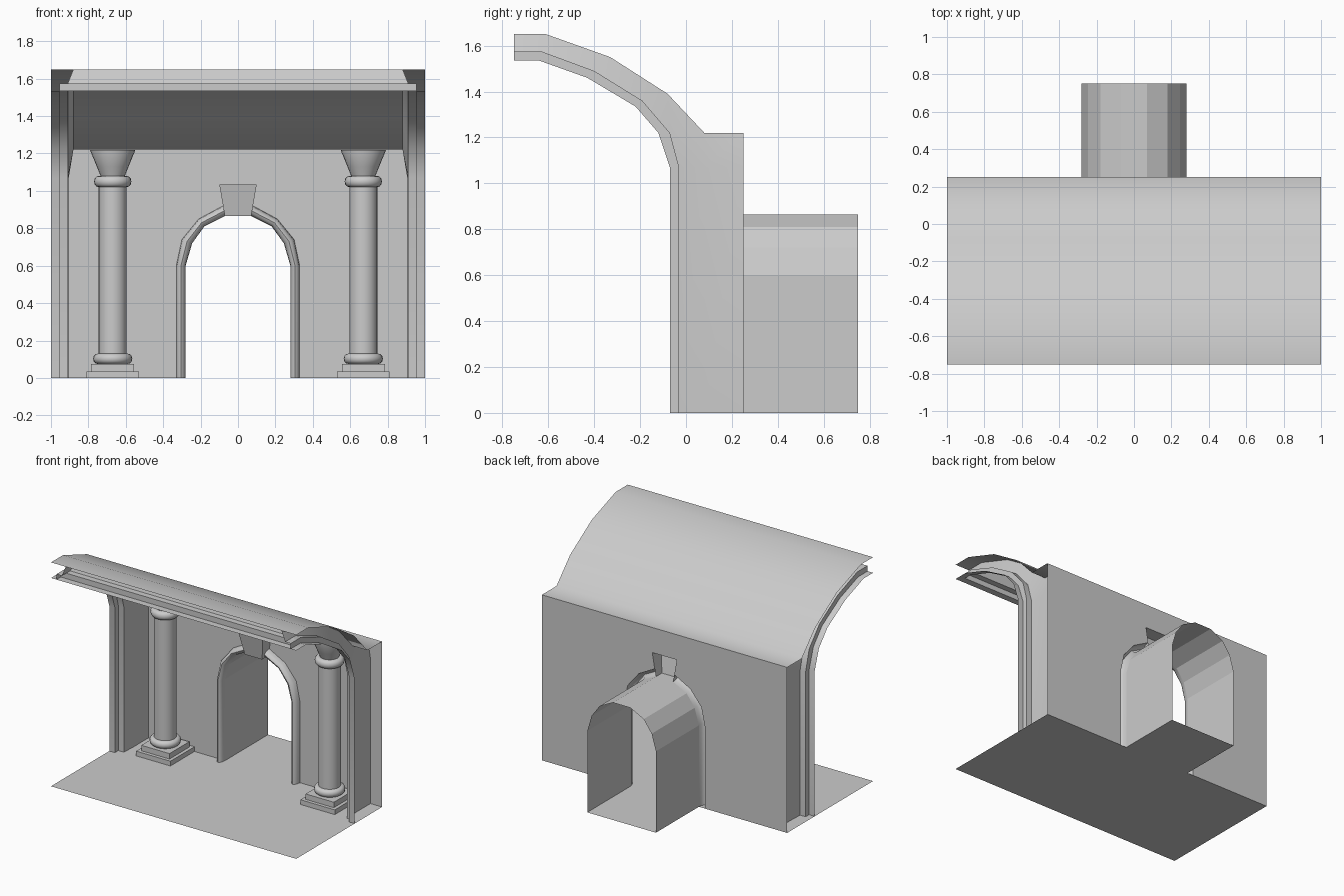
import bpy
import bmesh
from math import pi, sin, cos, radians
from mathutils import Matrix

cube = bpy.data.objects.get("Cube")
if cube:
    bpy.data.objects.remove(cube)

stone = bpy.data.materials.new("grey stone")
stone.use_nodes = True
stone.diffuse_color = (0.6, 0.6, 0.6, 1)
bsdf = stone.node_tree.nodes["Principled BSDF"]
bsdf.inputs["Base Color"].default_value = stone.diffuse_color
bsdf.inputs["Roughness"].default_value = 0.8


def finish(name, bm, angle=None):
    """Turn a bmesh into a named stone object; angle sets smooth shading."""
    bmesh.ops.remove_doubles(bm, verts=bm.verts, dist=0.0005)
    bmesh.ops.recalc_face_normals(bm, faces=bm.faces)
    mesh = bpy.data.meshes.new(name)
    bm.to_mesh(mesh)
    bm.free()
    mesh.materials.append(stone)
    if angle:
        mesh.polygons.foreach_set("use_smooth", [True] * len(mesh.polygons))
        mesh.set_sharp_from_angle(angle=radians(angle))
    obj = bpy.data.objects.new(name, mesh)
    bpy.context.collection.objects.link(obj)
    return obj


def loft(bm, rows):
    """Skin a grid of points, row after row."""
    grid = [[bm.verts.new(p) for p in row] for row in rows]
    for r0, r1 in zip(grid, grid[1:]):
        for i in range(len(r0) - 1):
            bm.faces.new((r0[i], r0[i + 1], r1[i + 1], r1[i]))


def sheet(name, points, up):
    """One flat face, facing the given direction."""
    bm = bmesh.new()
    face = bm.faces.new([bm.verts.new(p) for p in points])
    face.normal_update()
    obj = finish(name, bm)
    if obj.data.polygons[0].normal.dot(up) < 0:
        obj.data.flip_normals()
    return obj


def mirrored(half):
    return half + [(-x, z) for x, z in reversed(half)]


WALL, FRONT, BACK = 0.25, -0.75, 0.75

# Doorway outlines, from the right jamb up to the keystone
door_in = [(0.28, 0), (0.28, 0.6), (0.245, 0.72), (0.18, 0.81), (0.07, 0.865)]
door_out = [(0.33, 0), (0.33, 0.6), (0.30, 0.74), (0.21, 0.85), (0.08, 0.92)]

# Floor with the passage floor attached
floor_half = [(1, FRONT), (1, WALL), (0.28, WALL), (0.28, BACK)]
sheet("floor", [(x, y, 0) for x, y in mirrored(floor_half)], (0, 0, 1))

# Back wall with doorway opening
wall_half = [(1, 1.22), (1, 0)] + door_out + [(0.1, 1.035)]
sheet("back_wall", [(x, WALL, z) for x, z in mirrored(wall_half)], (0, -1, 0))

# Passage behind the doorway
bm = bmesh.new()
loft(bm, [[(x, y, z) for x, z in mirrored(door_in)] for y in (WALL, BACK)])
finish("passage_vault", bm)

# Rounded moulding on both sides of the doorway
bm = bmesh.new()
for side in (1, -1):
    rows = []
    for (xi, zi), (xo, zo) in zip(door_in, door_out):
        row = []
        for k in range(7):
            a = pi * k / 6
            t = (1 - cos(a)) / 2
            row.append((side * (xi + (xo - xi) * t), WALL - 0.05 * sin(a),
                        zi + (zo - zi) * t))
        rows.append(row)
    loft(bm, rows)
finish("door_moulding", bm, 40)

# Keystone, open at the back
key = mirrored([(0.07, 0.865), (0.08, 0.92), (0.1, 1.035)])
bm = bmesh.new()
back = [bm.verts.new((x, WALL, z)) for x, z in key]
front = [bm.verts.new((x, WALL - 0.07 - 0.2 * (z - 0.865), z)) for x, z in key]
bm.faces.new(front)
for i in range(len(key)):
    j = (i + 1) % len(key)
    bm.faces.new((back[i], back[j], front[j], front[i]))
finish("keystone", bm)

# Curved roof sheet
roof = [(0.08, 1.22), (-0.08, 1.39), (-0.33, 1.55), (-0.61, 1.65), (FRONT, 1.65)]
bm = bmesh.new()
loft(bm, [[(x, y, z) for y, z in [(WALL, 1.22)] + roof] for x in (-1, 1)])
roof_obj = finish("vault_roof", bm, 50)
if roof_obj.data.polygons[0].normal.z < 0:
    roof_obj.data.flip_normals()

# Stepped piers that continue as ribs under the roof
rib_inner = [(-0.07, 0), (-0.07, 1.07), (-0.12, 1.22), (-0.22, 1.335),
             (-0.43, 1.46), (-0.64, 1.535), (FRONT, 1.535)]
rib_middle = [(-0.03, 0), (-0.03, 1.07), (-0.07, 1.22), (-0.19, 1.36),
              (-0.40, 1.49), (-0.63, 1.575), (FRONT, 1.575)]
rib_outer = [(0.08, 0), (0.08, 1.07)] + roof
for side, name in ((1, "left_rib"), (-1, "right_rib")):
    bm = bmesh.new()
    rows = []
    for n, (a, b, c) in enumerate(zip(rib_inner, rib_middle, rib_outer)):
        flare = 0.905 if n < 2 else 0.88
        rows.append([(side * x, y, z) for x, (y, z) in
                     ((1, a), (0.955, a), (0.955, b), (0.91, b), (flare, c))])
    loft(bm, rows)
    # pier side running back to the wall
    loft(bm, [[row[-1], (row[-1][0], WALL, row[-1][2])] for row in rows[:3]])
    finish(name, bm, 30)

# Stepped beam along the crown, mitred into the ribs
beam = [(0.955, FRONT, 1.535), (0.955, -0.70, 1.535), (0.955, -0.70, 1.575),
        (0.91, -0.655, 1.575), (0.88, -0.63, 1.65)]
bm = bmesh.new()
loft(bm, [[(s * x, y, z) for x, y, z in beam] for s in (-1, 1)])
finish("crown_beam", bm)


# Columns
def ring_bulge(z0, z1, r, bulge):
    """Profile of a rounded ring between two heights."""
    return [(r + bulge * sin(pi * k / 6), z0 + (z1 - z0) * (1 - cos(pi * k / 6)) / 2)
            for k in range(7)]


shaft = ([(0.08, 0.075)] + ring_bulge(0.075, 0.13, 0.08, 0.025)
         + [(0.075, 0.13), (0.075, 1.02)] + ring_bulge(1.02, 1.08, 0.075, 0.025)
         + [(0.065, 1.08), (0.085, 1.13), (0.12, 1.215), (0.12, 1.219)])
SIDES = 24
for cx, name in ((0.67, "left"), (-0.67, "right")):
    cy = 0.11
    bm = bmesh.new()
    loft(bm, [[(cx + r * cos(2 * pi * k / SIDES), cy + r * sin(2 * pi * k / SIDES), z)
               for k in range(SIDES + 1)] for r, z in shaft])
    finish(name + "_column", bm, 40)
    bm = bmesh.new()
    for half, z0, z1 in ((0.14, 0.0, 0.035), (0.115, 0.035, 0.075)):
        place = Matrix.Translation((cx, cy, (z0 + z1) / 2))
        size = Matrix.Diagonal((2 * half, 2 * half, z1 - z0, 1))
        bmesh.ops.create_cube(bm, size=1, matrix=place @ size)
    finish(name + "_plinth", bm)
